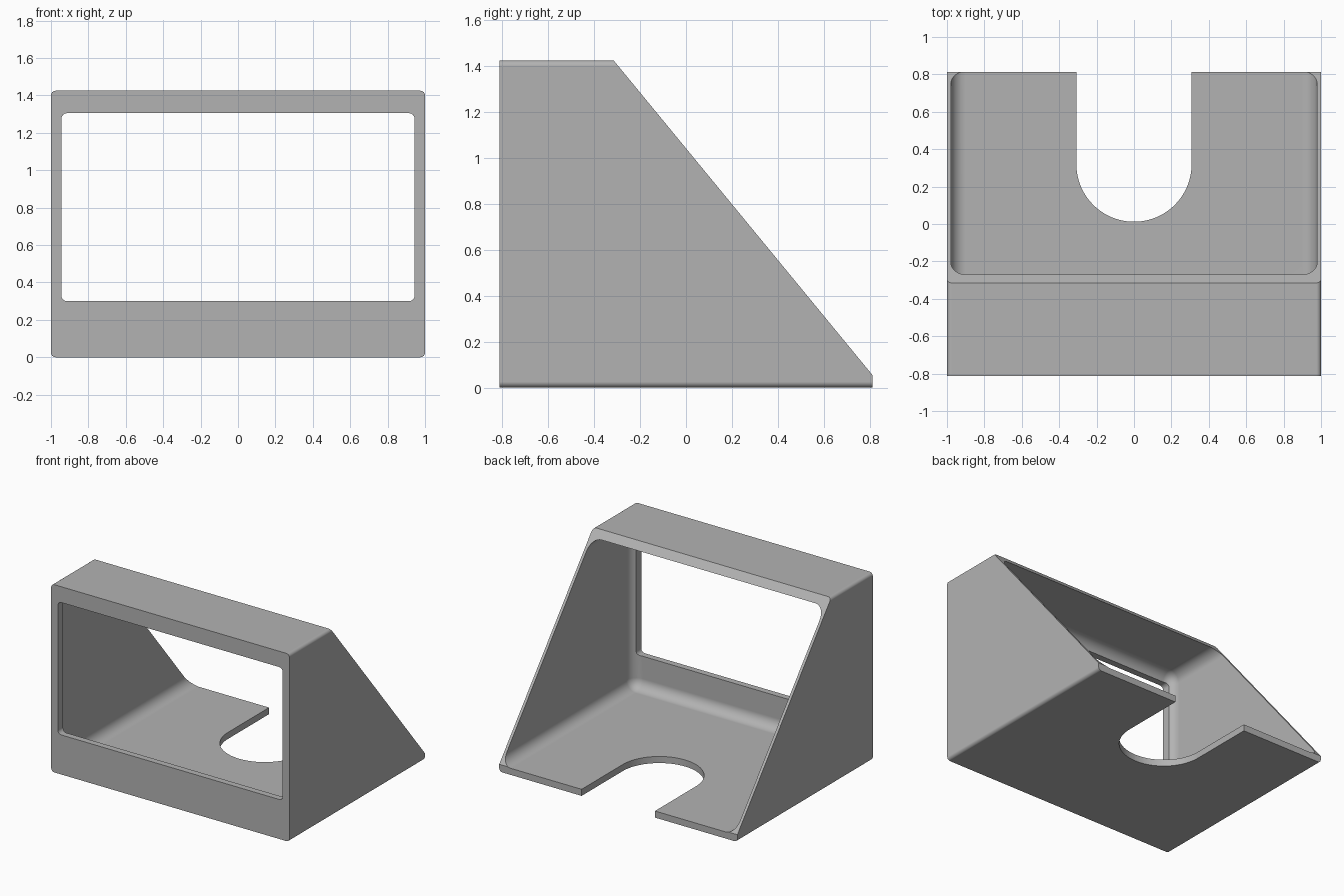
import bpy
import bmesh
from mathutils import Vector

cube = bpy.data.objects.get("Cube")
if cube:
    bpy.data.objects.remove(cube, do_unlink=True)

grey = bpy.data.materials.new("plain grey")
grey.use_nodes = True
GREY = (0.45, 0.45, 0.45, 1)
grey.diffuse_color = GREY
grey.node_tree.nodes["Principled BSDF"].inputs["Base Color"].default_value = GREY


def rounded_box(name, low, high, radius, segments, pick=lambda d: True, cut=None):
    """Box between two corners; edges whose direction passes pick are rounded."""
    low, high = Vector(low), Vector(high)
    bm = bmesh.new()
    bmesh.ops.create_cube(bm, size=1)
    for v in bm.verts:
        v.co = (low + high) / 2 + v.co * (high - low)
    edges = [e for e in bm.edges if pick(e.verts[0].co - e.verts[1].co)]
    bmesh.ops.bevel(bm, geom=edges, offset=radius, segments=segments,
                    profile=0.5, affect='EDGES')
    if cut:
        point, normal = cut
        geom = bm.verts[:] + bm.edges[:] + bm.faces[:]
        res = bmesh.ops.bisect_plane(bm, geom=geom, plane_co=point,
                                     plane_no=normal, clear_outer=True)
        rim = [g for g in res["geom_cut"] if isinstance(g, bmesh.types.BMEdge)]
        bmesh.ops.contextual_create(bm, geom=rim)
    bmesh.ops.recalc_face_normals(bm, faces=bm.faces[:])
    mesh = bpy.data.meshes.new(name)
    bm.to_mesh(mesh)
    bm.free()
    mesh.materials.append(grey)
    obj = bpy.data.objects.new(name, mesh)
    bpy.context.collection.objects.link(obj)
    return obj


def along_y(d):
    return abs(d.y) > 0.01


# Outer shell, sliced by the sloping back plane
top_edge, back_edge = Vector((0, -0.315, 1.425)), Vector((0, 0.812, 0.055))
slope = back_edge - top_edge
shell = rounded_box("stand_shell", (-1, -0.812, 0), (1, 0.812, 1.425), 0.025, 6,
                    along_y, (top_edge, Vector((0, -slope.z, slope.y))))

# Hollow with filleted corners, open at the back
hollow = rounded_box("hollow_cutter", (-0.979, -0.764, 0.05),
                     (0.979, 1.6, 1.371), 0.08, 8)

# Front window
window = rounded_box("window_cutter", (-0.944, -1, 0.3), (0.944, -0.6, 1.305),
                     0.03, 6, along_y)

# Round-ended cable slot in the floor
slot = rounded_box("slot_cutter", (-0.308, 0.012, -0.2), (0.308, 1.8, 0.2),
                   0.3079, 24, lambda d: abs(d.z) > 0.01)

bpy.context.view_layer.objects.active = shell
for cutter in (hollow, window, slot):
    cutter.hide_render = True
    mod = shell.modifiers.new(cutter.name, 'BOOLEAN')
    mod.operation = 'DIFFERENCE'
    mod.solver = 'EXACT'
    mod.object = cutter
    bpy.ops.object.modifier_apply(modifier=mod.name)
    bpy.data.objects.remove(cutter, do_unlink=True)

# Smooth fillets, crisp edges, flat large faces
bpy.ops.object.select_all(action='DESELECT')
shell.select_set(True)
bpy.ops.object.shade_smooth_by_angle(angle=0.5)
weighted = shell.modifiers.new("flat_faces", 'WEIGHTED_NORMAL')
weighted.keep_sharp = True
